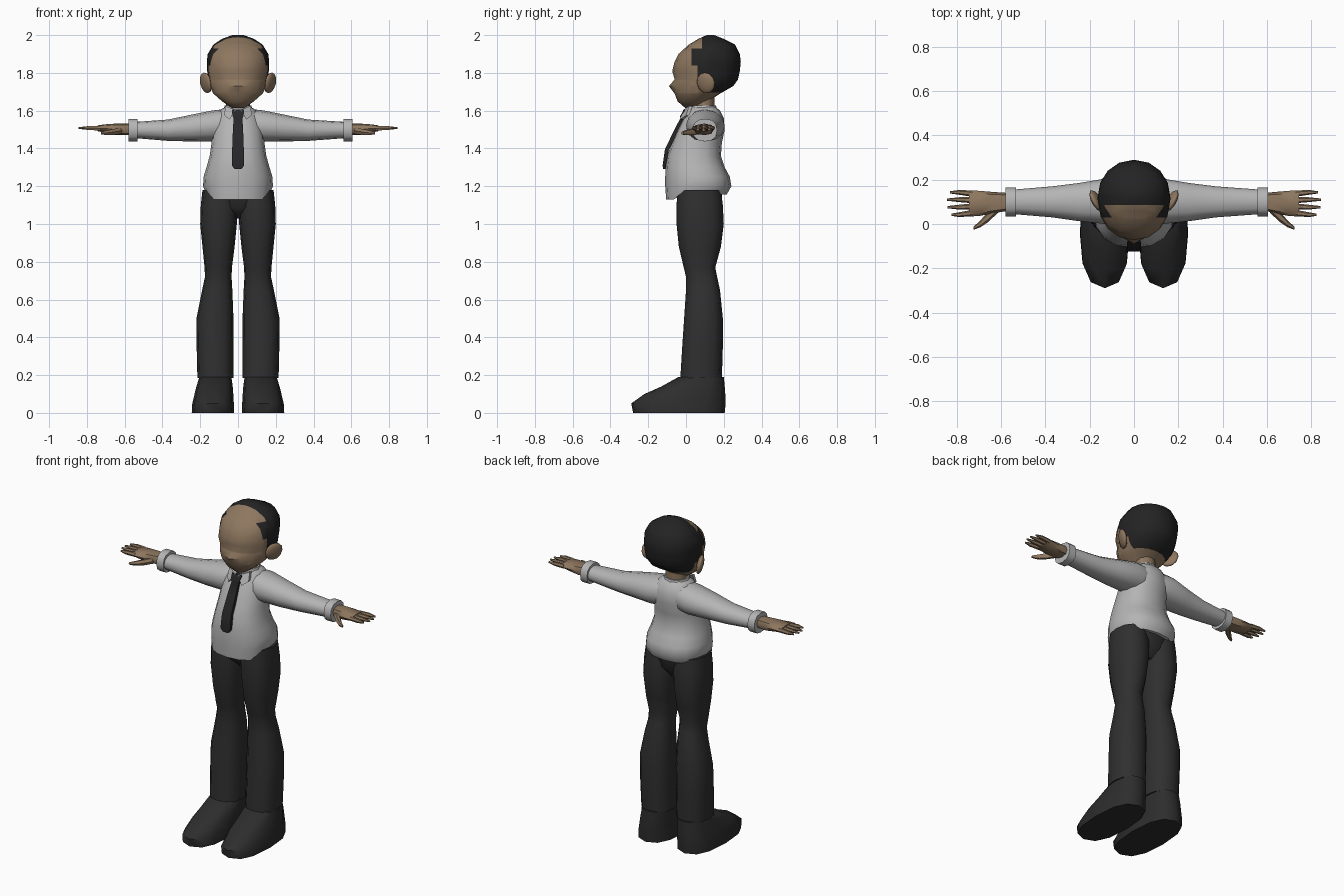
import bpy, bmesh, math
from mathutils import Vector


def material(name, r, g, b):
    m = bpy.data.materials.new(name)
    m.diffuse_color = (r, g, b, 1)
    return m


SHIRT = material("shirt_grey", .46, .46, .46)
SKIN = material("skin_brown", .27, .185, .115)
TROUSER = material("trouser_charcoal", .029, .029, .029)
HAIR = material("hair_black", .017, .017, .018)
TIE = material("tie_black", .02, .02, .022)
SHOE = material("shoe_dark", .026, .026, .026)


def finish(name, bm, *mats):
    bmesh.ops.recalc_face_normals(bm, faces=bm.faces)
    mesh = bpy.data.meshes.new(name)
    bm.to_mesh(mesh)
    bm.free()
    for m in mats:
        mesh.materials.append(m)
    ob = bpy.data.objects.new(name, mesh)
    bpy.context.collection.objects.link(ob)
    return ob


def loft(rings, axis='z', sides=12, p=2.0, phase=0.0, sx=1):
    """Skin superellipse rings (t, a0, a1, b0, b1) along an axis."""
    bm = bmesh.new()
    rows = []
    for t, a0, a1, b0, b1 in rings:
        row = []
        for i in range(sides):
            ang = phase + math.tau * i / sides
            c, s = math.cos(ang), math.sin(ang)
            a = (a0 + a1) / 2 + (a1 - a0) / 2 * math.copysign(abs(c) ** (2 / p), c)
            b = (b0 + b1) / 2 + (b1 - b0) / 2 * math.copysign(abs(s) ** (2 / p), s)
            co = (a * sx, b, t) if axis == 'z' else (t * sx, a, b)
            row.append(bm.verts.new(co))
        rows.append(row)
    for lo, hi in zip(rows, rows[1:]):
        for i in range(sides):
            j = (i + 1) % sides
            bm.faces.new((lo[i], lo[j], hi[j], hi[i]))
    bm.faces.new(rows[0])
    bm.faces.new(rows[-1])
    return bm


def centred(rings):
    return [(z, -hx, hx, y0, y1) for z, hx, y0, y1 in rings]


# Head with a nose bump; the hair is a recoloured region cut along the hairline
bm = loft(centred([
    (1.615, .035, -.005, .08), (1.65, .085, -.045, .12), (1.69, .13, -.06, .18),
    (1.73, .15, -.068, .25), (1.765, .157, -.06, .275), (1.81, .163, -.073, .285),
    (1.86, .165, -.06, .29), (1.90, .16, -.04, .285), (1.95, .13, .015, .26),
    (1.98, .085, .065, .20), (2.0, .03, .11, .15)]), sides=16, p=2.1)
for v in bm.verts:
    if abs(v.co.x) < .01 and v.co.y < 0 and abs(v.co.z - 1.73) < .01:
        v.co.y -= .022
for co, no in [((0, .03, 0), (0, 1, 0)), ((0, .06, 0), (0, 1, 0)),
               ((0, .085, 0), (0, 1, 0)), ((0, .13, 0), (0, 1, 0)),
               ((0, 0, 1.695), (0, 0, 1)), ((0, 0, 1.76), (0, 0, 1)),
               ((0, 0, 1.84), (0, 0, 1)), ((0, 0, 1.93), (0, 0, 1))]:
    geom = bm.verts[:] + bm.edges[:] + bm.faces[:]
    bmesh.ops.bisect_plane(bm, geom=geom, dist=1e-4, plane_co=Vector(co), plane_no=Vector(no))
for f in bm.faces:
    c = f.calc_center_median()
    line = .085 if c.z > 1.93 else .03 if c.z > 1.84 else .06 if c.z > 1.76 else .13
    f.material_index = int(c.z > 1.695 and c.y > line)
finish("head", bm, SKIN, HAIR)

# Neck and shirt collar
finish("neck", loft(centred([(1.56, .065, .03, .15), (1.70, .06, .04, .15)])), SKIN)
finish("collar", loft(centred([(1.575, .09, -.002, .175), (1.628, .07, .022, .158)])), SHIRT)

# Shirt body with a hem that dips at the front and back
bm = loft(centred([
    (1.15, .175, -.105, .215), (1.2, .185, -.11, .24), (1.25, .182, -.11, .232),
    (1.3, .167, -.108, .205), (1.36, .15, -.1, .185), (1.43, .14, -.075, .19),
    (1.5, .135, -.045, .205), (1.56, .12, -.015, .2), (1.6, .1, .01, .18),
    (1.625, .06, .035, .15)]), sides=16, p=2.3)
for v in bm.verts:
    if v.co.z < 1.16:
        v.co.z = 1.175 - (.045 if v.co.y < -.02 else .02 if v.co.y > .14 else 0)
finish("shirt_body", bm, SHIRT)

# Tie following the belly
finish("tie", loft(centred([
    (1.29, .018, -.122, -.108), (1.31, .034, -.124, -.106), (1.395, .032, -.112, -.09),
    (1.5, .028, -.062, -.035), (1.56, .024, -.03, -.005), (1.57, .03, -.032, 0),
    (1.605, .034, -.012, .02)]), sides=4, p=20, phase=math.pi / 4), TIE)

# Trouser seat
finish("trouser_seat", loft(centred([
    (1.03, .03, .02, .14), (1.09, .15, -.04, .185), (1.19, .175, -.05, .195)]), p=2.3), TROUSER)

for side, sx in (("right", 1), ("left", -1)):
    # Trouser leg
    finish(side + "_trouser_leg", loft([
        (.185, .025, .215, -.03, .19), (.35, .025, .219, -.02, .195),
        (.5, .024, .22, -.01, .195), (.65, .03, .19, 0, .18),
        (.72, .034, .175, 0, .165), (.77, .032, .177, -.012, .155),
        (.88, .018, .188, -.038, .185), (1.0, .006, .2, -.05, .2),
        (1.1, 0, .197, -.05, .195), (1.18, .01, .188, -.045, .185)], p=2.4, sx=sx), TROUSER)

    # Shoe
    finish(side + "_shoe", loft([
        (0, .02, .245, -.28, .205), (.05, .022, .242, -.29, .21),
        (.1, .025, .23, -.22, .208), (.14, .028, .22, -.13, .205),
        (.19, .035, .205, -.04, .2)], p=2.5, sx=sx), SHOE)

    # Sleeve and cuff; the left sleeve is a little shorter
    d = 0 if sx > 0 else -.025
    finish(side + "_sleeve", loft([
        (.05, .01, .19, 1.44, 1.61), (.13, 0, .205, 1.437, 1.602),
        (.25, .013, .185, 1.437, 1.578), (.37, .03, .17, 1.44, 1.553),
        (.575 + d, .045, .155, 1.455, 1.54)], 'x', p=2.2, sx=sx), SHIRT)
    finish(side + "_cuff", loft([
        (.558 + d, .035, .165, 1.437, 1.557), (.605 + d, .035, .165, 1.437, 1.557)],
        'x', p=2.4, sx=sx), SHIRT)

    # Palm, fingers and thumb
    finish(side + "_palm", loft([
        (.59 + d, .06, .14, 1.472, 1.532), (.64, .048, .145, 1.47, 1.532),
        (.70, .036, .15, 1.482, 1.528), (.745, .034, .152, 1.492, 1.522)],
        'x', sides=8, p=2.6, sx=sx), SKIN)
    for n, (y, tip_y, tip_x) in enumerate([(.05, .042, .825), (.079, .076, .843),
                                           (.108, .11, .845), (.137, .143, .832)]):
        finish(f"{side}_finger_{n + 1}", loft([
            (.73, y - .014, y + .014, 1.493, 1.521),
            (.79, tip_y - .011, tip_y + .011, 1.496, 1.52),
            (tip_x, tip_y - .005, tip_y + .005, 1.503, 1.513)], 'x', sides=6, sx=sx), SKIN)
    finish(side + "_thumb", loft([
        (.615, .05, .1, 1.475, 1.515), (.66, .008, .055, 1.468, 1.505),
        (.695, -.015, .015, 1.468, 1.497), (.725, -.026, -.012, 1.474, 1.488)],
        'x', sides=6, sx=sx), SKIN)

    # Ear, flaring outward toward the back
    bpy.ops.mesh.primitive_uv_sphere_add(
        segments=10, ring_count=6, radius=1, location=(sx * .17, .105, 1.747),
        rotation=(0, sx * math.radians(12), -sx * math.radians(28)))
    ear = bpy.context.object
    ear.name = side + "_ear"
    ear.scale = (.02, .054, .056)
    ear.data.materials.append(SKIN)

    # Collar flap
    bm = bmesh.new()
    pts = [(.012, -.008, 1.605), (.068, .022, 1.625), (.072, .006, 1.575), (.045, -.026, 1.553)]
    front = [bm.verts.new((x * sx, y - .006, z)) for x, y, z in pts]
    back = [bm.verts.new((x * sx, y + .012, z)) for x, y, z in pts]
    bm.faces.new(front)
    bm.faces.new(back)
    for i in range(4):
        j = (i + 1) % 4
        bm.faces.new((front[i], front[j], back[j], back[i]))
    finish(side + "_collar_flap", bm, SHIRT)

# Smooth shading with crisp edges
bpy.ops.object.select_all(action='SELECT')
bpy.ops.object.shade_smooth_by_angle(angle=math.radians(50))
